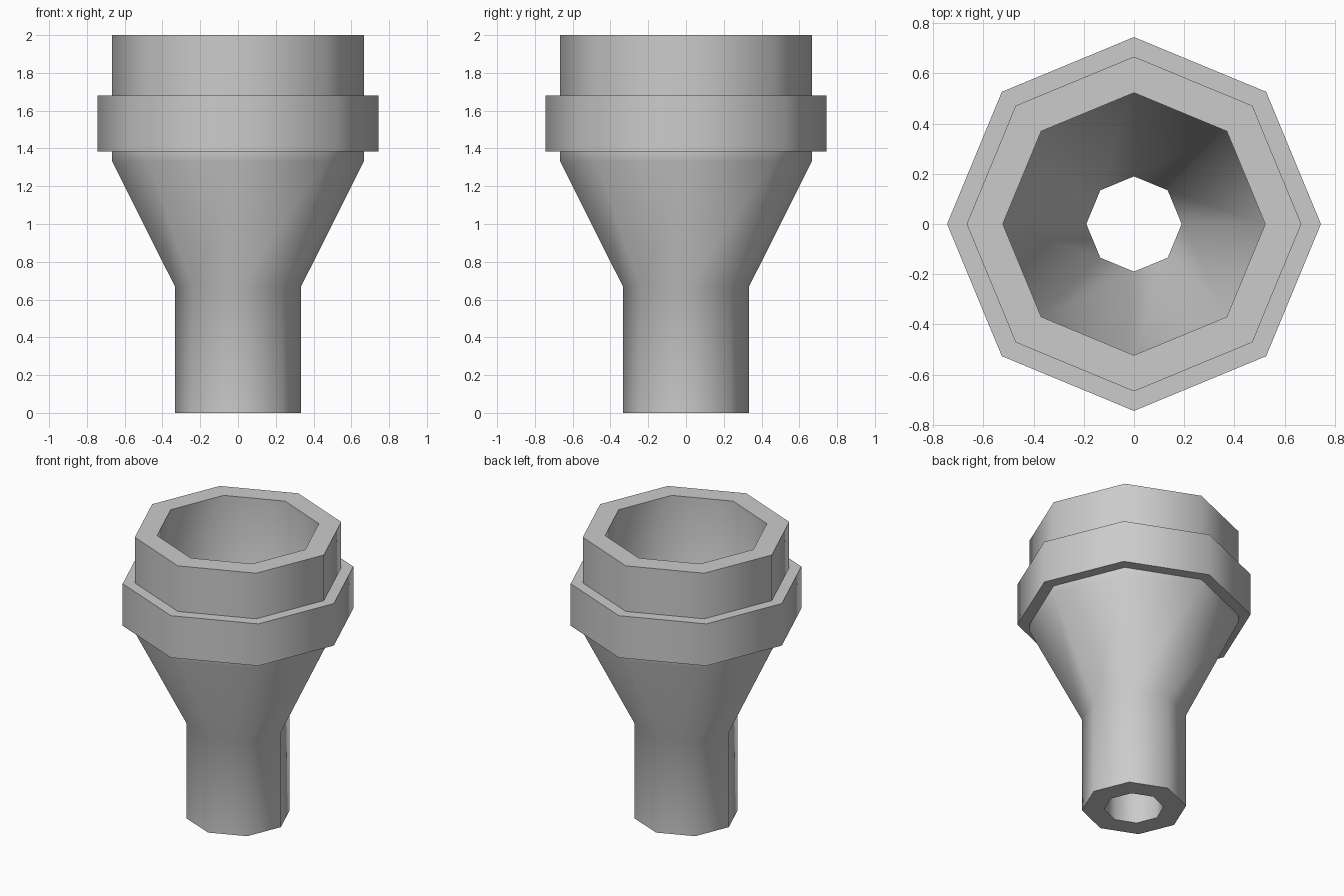
import bpy, bmesh, math

if "Cube" in bpy.data.objects:
    bpy.data.objects.remove(bpy.data.objects["Cube"])

SIDES = 8


def lathe(name, profile):
    """Revolve a closed (radius, z) profile around z; corners lie on the axes."""
    bm = bmesh.new()
    rings = []
    for i in range(SIDES):
        a = 2 * math.pi * i / SIDES
        rings.append([bm.verts.new((r * math.cos(a), r * math.sin(a), z)) for r, z in profile])
    n = len(profile)
    for i in range(SIDES):
        a, b = rings[i], rings[(i + 1) % SIDES]
        for j in range(n):
            k = (j + 1) % n
            bm.faces.new((a[j], b[j], b[k], a[k]))
    bmesh.ops.recalc_face_normals(bm, faces=bm.faces)
    mesh = bpy.data.meshes.new(name)
    bm.to_mesh(mesh)
    bm.free()
    obj = bpy.data.objects.new(name, mesh)
    bpy.context.collection.objects.link(obj)
    # Soft octagon corners, crisp rims and collar steps
    bpy.ops.object.select_all(action='DESELECT')
    obj.select_set(True)
    bpy.context.view_layer.objects.active = obj
    bpy.ops.object.shade_smooth_by_angle(angle=math.radians(50))
    return obj


# Hollow funnel: outer wall with raised collar, then the inner wall back down
outer = [(0.333, 0), (0.333, 0.667), (0.667, 1.333)]
collar = [(0.667, 1.385), (0.745, 1.385), (0.745, 1.68), (0.667, 1.68)]
rim_and_bore = [(0.667, 2), (0.523, 2), (0.523, 1.367), (0.19, 0.70), (0.19, 0)]
lathe("funnel_with_collar", outer + collar + rim_and_bore)
